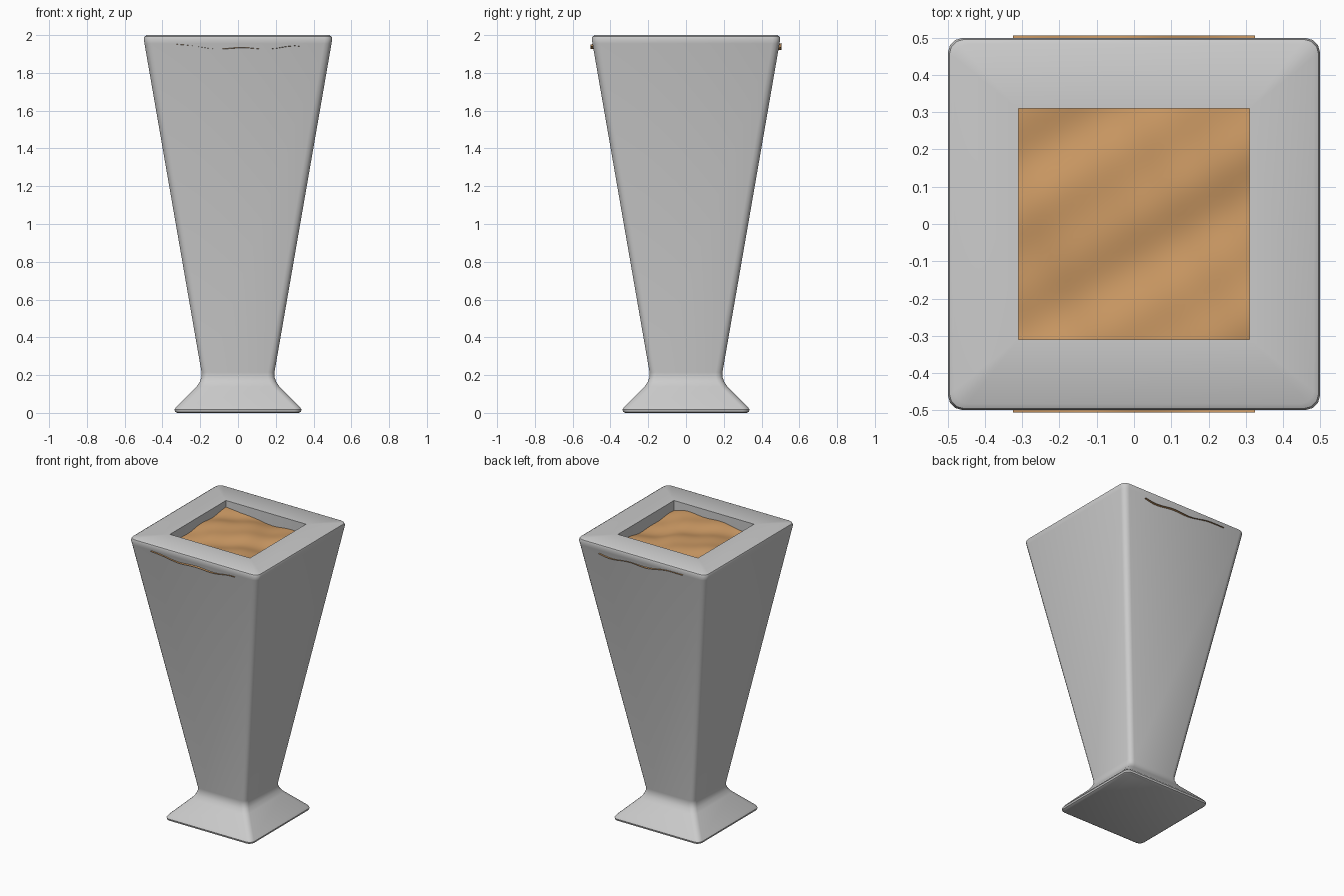
import bpy, bmesh
from math import sin, cos, pi, radians

if "Cube" in bpy.data.objects:
    bpy.data.objects.remove(bpy.data.objects["Cube"])


def ring(bm, z, half, r, n=3):
    """Rounded square loop of vertices."""
    verts = []
    for q in range(4):
        a0 = q * pi / 2
        sx, sy = [(1, 1), (-1, 1), (-1, -1), (1, -1)][q]
        for i in range(n + 1):
            a = a0 + i / n * pi / 2
            verts.append(bm.verts.new((sx * (half - r) + r * cos(a),
                                       sy * (half - r) + r * sin(a), z)))
    return verts


def finish(bm, name, angle):
    bmesh.ops.recalc_face_normals(bm, faces=bm.faces)
    me = bpy.data.meshes.new(name)
    bm.to_mesh(me)
    bm.free()
    ob = bpy.data.objects.new(name, me)
    bpy.context.collection.objects.link(ob)
    bpy.ops.object.select_all(action='DESELECT')
    bpy.context.view_layer.objects.active = ob
    ob.select_set(True)
    bpy.ops.object.shade_smooth_by_angle(angle=radians(angle))
    return ob


# Planter: flared foot, waist, tapered body, rim and recess (z, half width, corner radius)
profile = [(0.0, 0.322, 0.03), (0.006, 0.333, 0.035), (0.018, 0.336, 0.035),
           (0.034, 0.325, 0.035), (0.14, 0.219, 0.035), (0.165, 0.202, 0.035),
           (0.19, 0.193, 0.035), (0.215, 0.193, 0.035), (1.955, 0.495, 0.04),
           (1.98, 0.499, 0.04), (1.993, 0.495, 0.04), (2.0, 0.482, 0.035),
           (2.0, 0.31, 0.002), (1.84, 0.31, 0.002)]
bm = bmesh.new()
rings = [ring(bm, *p) for p in profile]
for a, b in zip(rings, rings[1:]):
    for i in range(len(a)):
        j = (i + 1) % len(a)
        bm.faces.new((a[i], a[j], b[j], b[i]))
bm.faces.new(rings[0])
bm.faces.new(rings[-1])
finish(bm, "planter", 35)

# Soil: uneven sheet whose front and back edges just break through the walls
bm = bmesh.new()
bmesh.ops.create_grid(bm, x_segments=26, y_segments=40, size=0.5)
for v in bm.verts:
    x, y = v.co.x * 0.65, v.co.y * 1.01
    z = 1.937 + 0.010 * sin(9 * x + 5 * y + 2) + 0.008 * sin(14 * y - 6 * x)
    z += 0.005 * sin(23 * x + 11 * y) + 0.004 * cos(27 * y - 17 * x)
    v.co = (x, y, z - 0.02 * x)
soil = finish(bm, "soil", 60)
mat = bpy.data.materials.new("soil_brown")
mat.diffuse_color = (0.62, 0.33, 0.13, 1)
mat.use_nodes = True
mat.node_tree.nodes["Principled BSDF"].inputs["Base Color"].default_value = mat.diffuse_color
soil.data.materials.append(mat)
